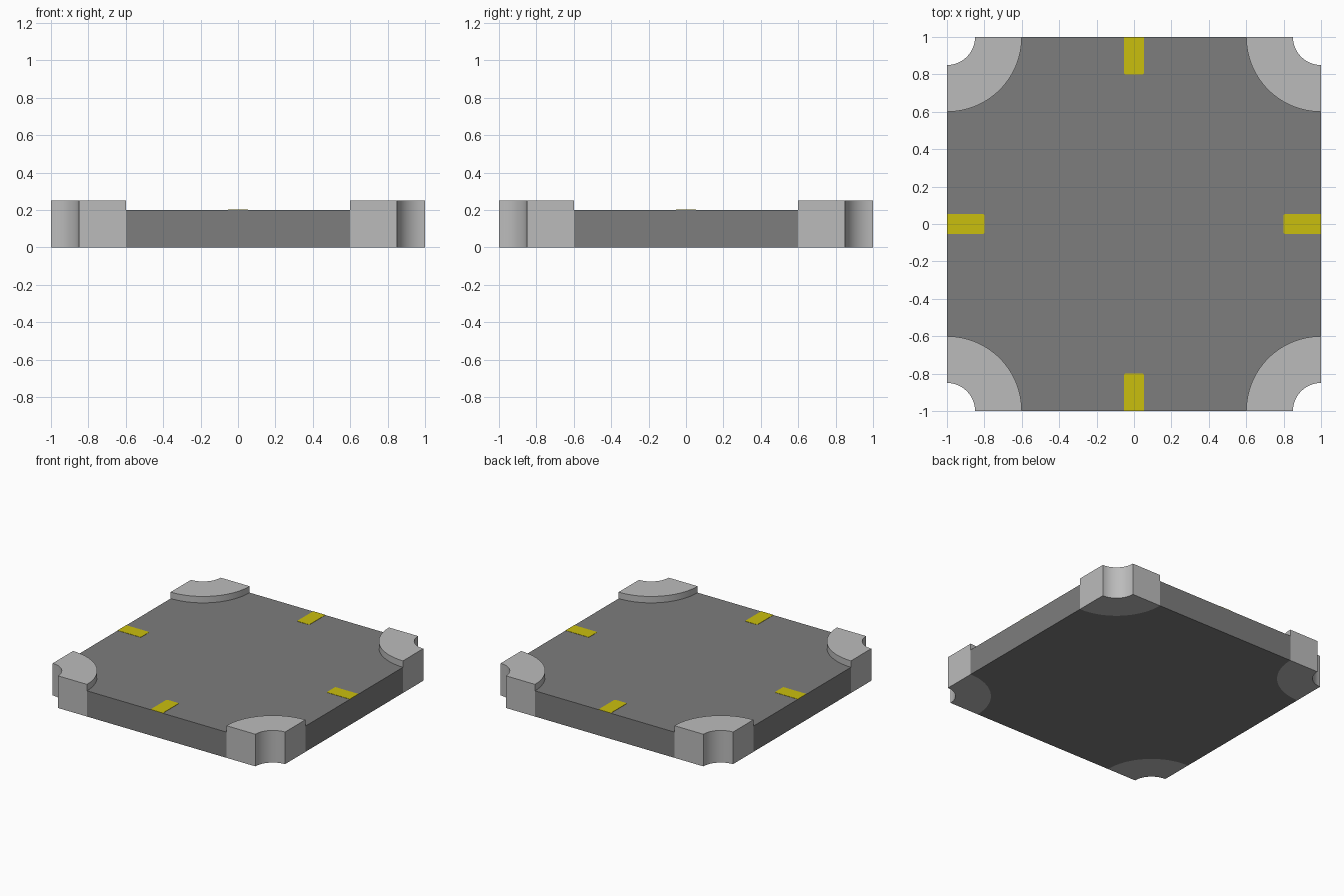
import bpy, bmesh
from math import sin, cos, pi

if "Cube" in bpy.data.objects:
    bpy.data.objects.remove(bpy.data.objects["Cube"])

SEG = 24          # segments per quarter arc
R_OUT, R_IN = 0.40, 0.15


def material(name, rgb):
    m = bpy.data.materials.new(name)
    m.diffuse_color = (*rgb, 1)
    m.use_nodes = True
    m.node_tree.nodes["Principled BSDF"].inputs["Base Color"].default_value = m.diffuse_color
    return m


asphalt = material("dark grey", (0.205, 0.205, 0.205))
concrete = material("light grey", (0.50, 0.50, 0.50))
yellow = material("yellow", (0.59, 0.52, 0.004))


def arc(cx, cy, r, a0, a1, n=SEG):
    return [(cx + r * cos(a0 + (a1 - a0) * i / n),
             cy + r * sin(a0 + (a1 - a0) * i / n)) for i in range(n + 1)]


def spin(points, k):
    # rotate an outline by k quarter turns
    for _ in range(k):
        points = [(-y, x) for x, y in points]
    return points


def prism(name, outline, z0, z1, mat):
    bm = bmesh.new()
    face = bm.faces.new([bm.verts.new((x, y, z0)) for x, y in outline])
    up = bmesh.ops.extrude_face_region(bm, geom=[face])["geom"]
    for v in up:
        if isinstance(v, bmesh.types.BMVert):
            v.co.z = z1
    if not any(f.normal.z < -0.9 for f in bm.faces if f.calc_center_median().z <= z0 + 1e-6):
        pass
    bmesh.ops.recalc_face_normals(bm, faces=bm.faces[:])
    me = bpy.data.meshes.new(name)
    bm.to_mesh(me)
    bm.free()
    me.materials.append(mat)
    ob = bpy.data.objects.new(name, me)
    bpy.context.collection.objects.link(ob)
    bpy.ops.object.select_all(action='DESELECT')
    ob.select_set(True)
    bpy.context.view_layer.objects.active = ob
    bpy.ops.object.shade_smooth_by_angle(angle=pi / 6)
    return ob


# road slab: square with a concave quarter circle at each corner
corner = arc(1, 1, R_OUT, 1.5 * pi, pi)
prism("road_slab", sum((spin(corner, k) for k in range(4)), []), 0, 0.2, asphalt)

# raised kerb at each corner, with a rounded inner notch
kerb = arc(1, 1, R_OUT, pi, 1.5 * pi) + arc(1, 1, R_IN, 1.5 * pi, pi)
# yellow lane mark at each edge, slightly rounded at the inner end
r, w = 0.008, 0.053
mark = ([(w, 1), (-w, 1)]
        + arc(-w + r, 0.8 + r, r, pi, 1.5 * pi, 4)
        + arc(w - r, 0.8 + r, r, 1.5 * pi, 2 * pi, 4))
for k in range(4):
    prism(f"corner_kerb_{k + 1}", spin(kerb, k), 0, 0.25, concrete)
    prism(f"lane_mark_{k + 1}", spin(mark, k), 0.2, 0.202, yellow)
